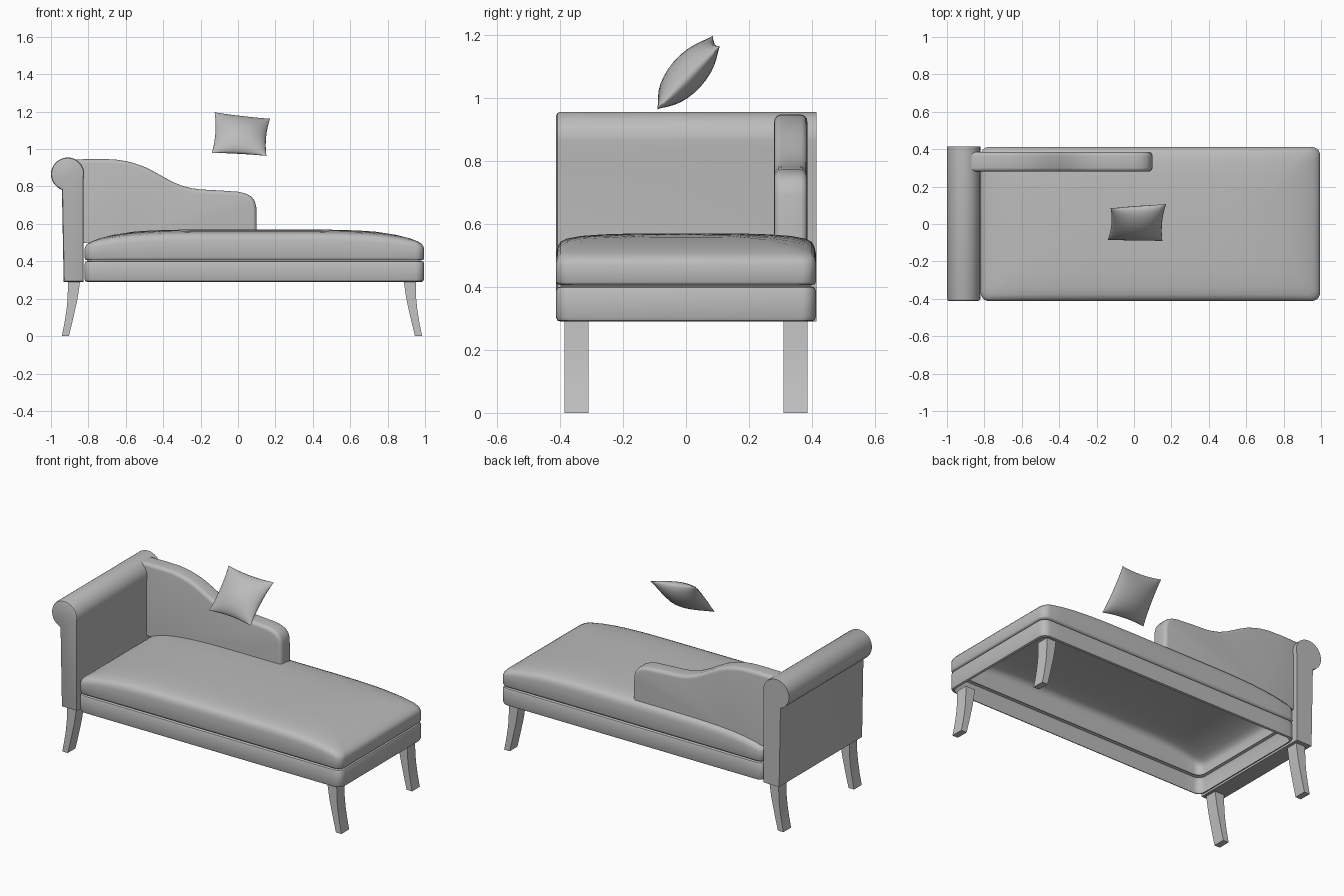
import bpy, bmesh, math
from mathutils import Vector

if "Cube" in bpy.data.objects:
    bpy.data.objects.remove(bpy.data.objects["Cube"])


def material(name, value):
    m = bpy.data.materials.new(name)
    m.use_nodes = True
    colour = (value, value, value, 1)
    m.diffuse_color = colour
    m.node_tree.nodes["Principled BSDF"].inputs["Base Color"].default_value = colour
    return m


fabric = material("grey fabric", 0.5)
wood = material("pale grey wood", 0.55)


def finish(name, bm, mat, angle=None):
    bmesh.ops.remove_doubles(bm, verts=bm.verts, dist=0.0005)
    bmesh.ops.recalc_face_normals(bm, faces=bm.faces)
    mesh = bpy.data.meshes.new(name)
    bm.to_mesh(mesh)
    bm.free()
    mesh.materials.append(mat)
    ob = bpy.data.objects.new(name, mesh)
    bpy.context.collection.objects.link(ob)
    if angle:
        bpy.ops.object.select_all(action="DESELECT")
        ob.select_set(True)
        bpy.context.view_layer.objects.active = ob
        bpy.ops.object.shade_smooth_by_angle(angle=math.radians(angle))
    return ob


def extrude_profile(points, y0, y1):
    """Extrude an (x, z) outline along y into a closed solid."""
    bm = bmesh.new()
    face = bm.faces.new([bm.verts.new((x, y0, z)) for x, z in points])
    moved = bmesh.ops.extrude_face_region(bm, geom=[face])["geom"]
    bmesh.ops.translate(bm, vec=(0, y1 - y0, 0),
                        verts=[g for g in moved if isinstance(g, bmesh.types.BMVert)])
    return bm


def bevel_ends(bm, ys, width, segments, keep=lambda e: True):
    edges = [e for e in bm.edges if keep(e)
             and any(all(abs(v.co.y - y) < 1e-4 for v in e.verts) for y in ys)]
    bmesh.ops.bevel(bm, geom=edges, offset=width, segments=segments,
                    profile=0.5, affect="EDGES")


# Seat outline: rounded rectangle, inset evenly, long sides subdivided
X0, X1, HALF_Y, RADIUS = -0.82, 0.995, 0.412, 0.045


def outline(inset, steps=20, arc=5):
    hx, hy = (X1 - X0) / 2 - inset, HALF_Y - inset
    r = min(RADIUS, hy)
    cx = (X0 + X1) / 2
    pts = []
    for k, (sx, sy) in enumerate(((1, 1), (-1, 1), (-1, -1), (1, -1))):
        for i in range(arc + 1):
            a = math.pi / 2 * (k + i / arc)
            pts.append((cx + sx * (hx - r) + r * math.cos(a), sy * (hy - r) + r * math.sin(a)))
        if k in (0, 2):
            for i in range(1, steps):
                x = sx * (hx - r) * (1 - 2 * i / steps)
                pts.append((cx + x, sy * hy))
    return pts


def ring_stack(rows, height):
    bm = bmesh.new()
    rings = [[bm.verts.new((x, y, height(x, h))) for x, y in outline(d)] for d, h in rows]
    for a, b in zip(rings, rings[1:]):
        for i in range(len(a)):
            j = (i + 1) % len(a)
            bm.faces.new((a[i], a[j], b[j], b[i]))
    return bm


# Base frame, open underneath
base = ring_stack([(0.014, 0.29), (0.004, 0.294), (0, 0.304), (0, 0.388), (0.004, 0.398), (0.02, 0.403)],
                  lambda x, h: h)
finish("base_frame", base, fabric, 40)


# Seat cushion, crowned along its length
def crown(x, h):
    u = abs((x - 0.09) / 0.91)
    return 0.405 + h * (0.165 - 0.065 * u ** 5)


cushion = ring_stack([(0.016, 0), (0.004, 0.03), (0, 0.1), (0, 0.62), (0.004, 0.74), (0.014, 0.84),
                      (0.035, 0.9), (0.08, 0.95), (0.15, 0.98), (0.26, 1), (HALF_Y, 1)], crown)
bmesh.ops.dissolve_degenerate(cushion, edges=cushion.edges, dist=0.0005)
finish("seat_cushion", cushion, fabric, 50)

# Rolled end arm: post topped by a round scroll
R, CX, CZ = 0.089, -0.911, 0.866
arm_points = [(-0.932, 0.29), (-0.826, 0.29), (-0.826, 0.84)]
arm_points += [(CX + R * math.cos(math.radians(a)), CZ + R * math.sin(math.radians(a)))
               for a in range(0, 256, 10)]
arm = extrude_profile(arm_points, -0.412, 0.414)
bevel_ends(arm, [-0.412], 0.012, 2)
finish("rolled_end_arm", arm, fabric, 35)

# Partial back rest with a sweeping top edge
sweep = [(-0.87, 0.945), (-0.75, 0.947), (-0.66, 0.945), (-0.6, 0.936), (-0.55, 0.923), (-0.5, 0.905),
         (-0.45, 0.88), (-0.4, 0.852), (-0.35, 0.825), (-0.3, 0.804), (-0.25, 0.791), (-0.2, 0.784),
         (-0.1, 0.779), (0, 0.772), (0.04, 0.763), (0.07, 0.748), (0.09, 0.722), (0.098, 0.69)]
back = extrude_profile(sweep + [(0.1, 0.545), (-0.6, 0.53), (-0.87, 0.49)], 0.28, 0.385)
bevel_ends(back, [0.28, 0.385], 0.022, 4,
           lambda e: max(v.co.z for v in e.verts) > 0.6)
finish("back_rest", back, fabric, 40)

# Splayed legs, tapering and curving outward towards the floor
levels = [(0.295, 0.909, 0.844), (0.2, 0.911, 0.858), (0.14, 0.917, 0.871),
          (0.07, 0.928, 0.887), (0, 0.942, 0.904)]
leg_shape = [(o, z) for z, o, i in levels] + [(i, z) for z, o, i in reversed(levels)]
for side, sx, shift in (("arm_end", -1, 0), ("foot_end", 1, 0.042)):
    for place, y in (("front", -0.348), ("back", 0.348)):
        pts = [(sx * x + shift, z) for x, z in leg_shape]
        finish(f"{place}_leg_{side}", extrude_profile(pts, y - 0.038, y + 0.038), wood, 30)

# Tilted scatter pillow: two puffed sides meeting at a pinched seam
top_l, top_r = Vector((-0.125, 0.085, 1.198)), Vector((0.172, 0.108, 1.163))
low_l, low_r = Vector((-0.14, -0.085, 0.978)), Vector((0.152, -0.092, 0.963))
normal = (top_r - low_l).cross(top_l - low_r).normalized()
pillow = bmesh.new()
N = 14
for side in (1, -1):
    grid = []
    for i in range(N + 1):
        row = []
        for j in range(N + 1):
            u, v = -math.cos(math.pi * i / N), -math.cos(math.pi * j / N)
            pu, pv = u * (1 - 0.08 * (1 - v * v)), v * (1 - 0.08 * (1 - u * u))
            s, t = (pu + 1) / 2, (pv + 1) / 2
            p = low_l.lerp(low_r, s).lerp(top_l.lerp(top_r, s), t)
            puff = ((1 - u * u) * (1 - v * v)) ** 0.6
            row.append(pillow.verts.new(p + normal * side * 0.058 * puff))
        grid.append(row)
    for i in range(N):
        for j in range(N):
            pillow.faces.new((grid[i][j], grid[i + 1][j], grid[i + 1][j + 1], grid[i][j + 1]))
finish("scatter_pillow", pillow, fabric, 60)
